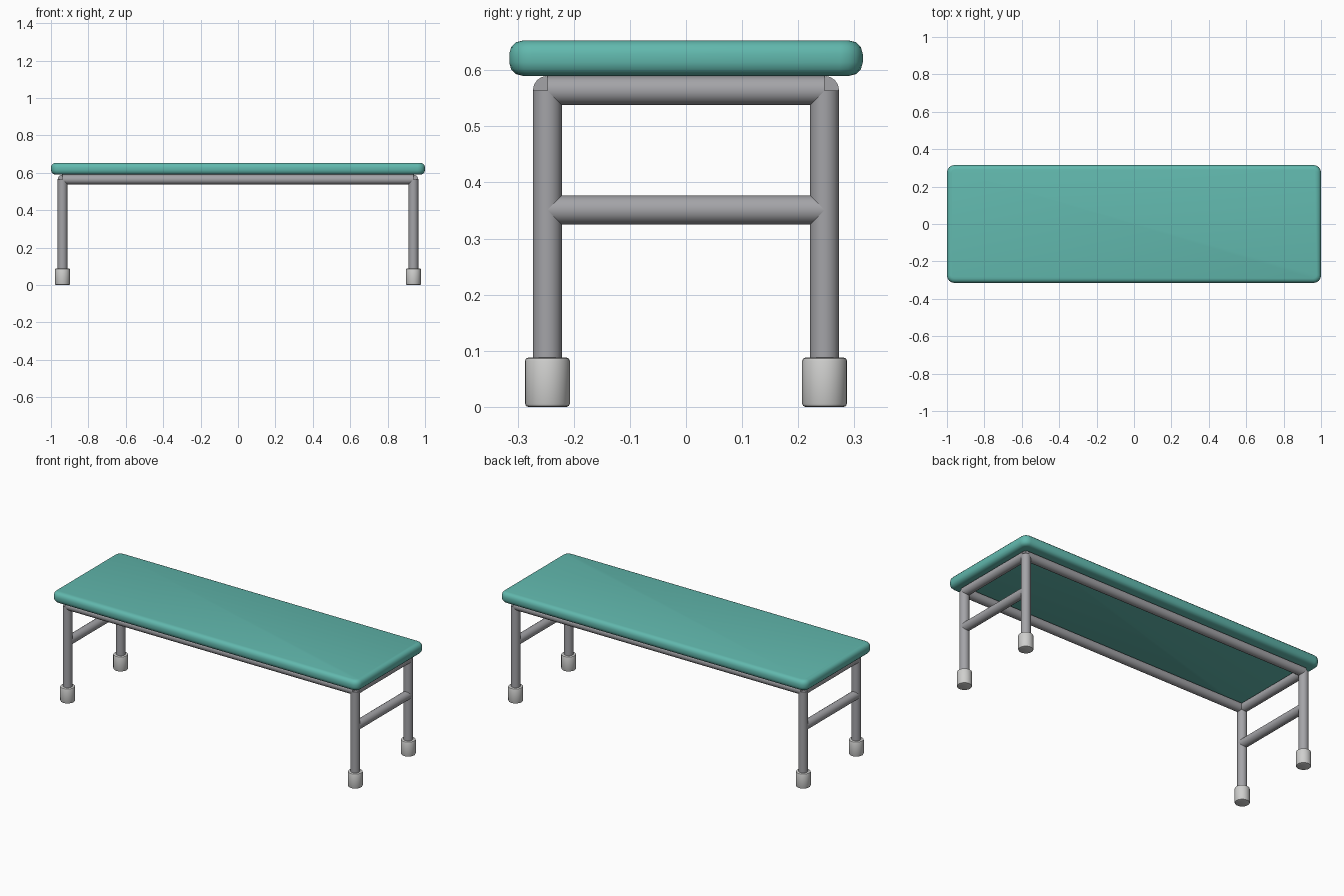
import bpy
import bmesh
import math
from mathutils import Vector

if "Cube" in bpy.data.objects:
    bpy.data.objects.remove(bpy.data.objects["Cube"])

LEG_X, LEG_Y = 0.938, 0.247   # leg centre lines
TUBE_R, RAIL_Z, BAR_Z = 0.026, 0.564, 0.351


def material(name, rgb):
    m = bpy.data.materials.new(name)
    m.diffuse_color = (*rgb, 1.0)
    m.use_nodes = True
    m.node_tree.nodes["Principled BSDF"].inputs["Base Color"].default_value = m.diffuse_color
    return m


teal = material("teal padding", (0.12, 0.48, 0.42))
metal = material("grey metal", (0.37, 0.37, 0.39))
rubber = material("pale grey rubber", (0.62, 0.62, 0.61))


def finish(name, bm, mat):
    bmesh.ops.recalc_face_normals(bm, faces=bm.faces)
    me = bpy.data.meshes.new(name)
    bm.to_mesh(me)
    bm.free()
    me.materials.append(mat)
    ob = bpy.data.objects.new(name, me)
    bpy.context.collection.objects.link(ob)
    bpy.context.view_layer.objects.active = ob
    bpy.ops.object.select_all(action='DESELECT')
    ob.select_set(True)
    bpy.ops.object.shade_smooth_by_angle(angle=math.radians(35))
    return ob


def tube(name, a, b, r, mat, bevel=0.0, sides=16):
    a, b = Vector(a), Vector(b)
    bm = bmesh.new()
    bmesh.ops.create_cone(bm, cap_ends=True, segments=sides, radius1=r,
                          radius2=r, depth=(b - a).length)
    if bevel:
        rims = [e for e in bm.edges if abs(e.verts[0].co.z - e.verts[1].co.z) < 1e-5]
        bmesh.ops.bevel(bm, geom=rims, offset=bevel, segments=2, profile=0.5,
                        affect='EDGES')
    bm.transform((b - a).to_track_quat('Z', 'Y').to_matrix().to_4x4())
    bmesh.ops.translate(bm, vec=(a + b) / 2, verts=bm.verts)
    return finish(name, bm, mat)


# padded top: slab with rounded plan corners and soft rims
bm = bmesh.new()
bmesh.ops.create_cube(bm, size=1)
bmesh.ops.scale(bm, vec=(2.0, 0.63, 0.063), verts=bm.verts)
bmesh.ops.translate(bm, vec=(0, 0, 0.6215), verts=bm.verts)
upright = [e for e in bm.edges if abs(e.verts[0].co.z - e.verts[1].co.z) > 0.01]
bmesh.ops.bevel(bm, geom=upright, offset=0.04, segments=4, profile=0.5,
                affect='EDGES')
rims = [e for e in bm.edges if abs(e.verts[0].co.z - e.verts[1].co.z) < 1e-5]
bmesh.ops.bevel(bm, geom=rims, offset=0.024, segments=3, profile=0.5,
                affect='EDGES')
finish("padded_top", bm, teal)

# legs and rubber feet
for sx, end in ((-1, "left"), (1, "right")):
    x = sx * LEG_X
    for sy, side in ((-1, "front"), (1, "back")):
        y = sy * LEG_Y
        tube(f"{side}_{end}_leg", (x, y, 0.03), (x, y, RAIL_Z), TUBE_R, metal)
        tube(f"{side}_{end}_foot", (x, y, 0), (x, y, 0.088), 0.04, rubber, 0.006, 24)
    # end rail under the top and cross bar
    for label, z in (("end_rail", RAIL_Z), ("cross_bar", BAR_Z)):
        tube(f"{end}_{label}", (x, -LEG_Y, z), (x, LEG_Y, z), TUBE_R, metal)

# long rails
for sy, side in ((-1, "front"), (1, "back")):
    tube(f"{side}_long_rail", (-LEG_X, sy * LEG_Y, RAIL_Z),
         (LEG_X, sy * LEG_Y, RAIL_Z), TUBE_R, metal)
